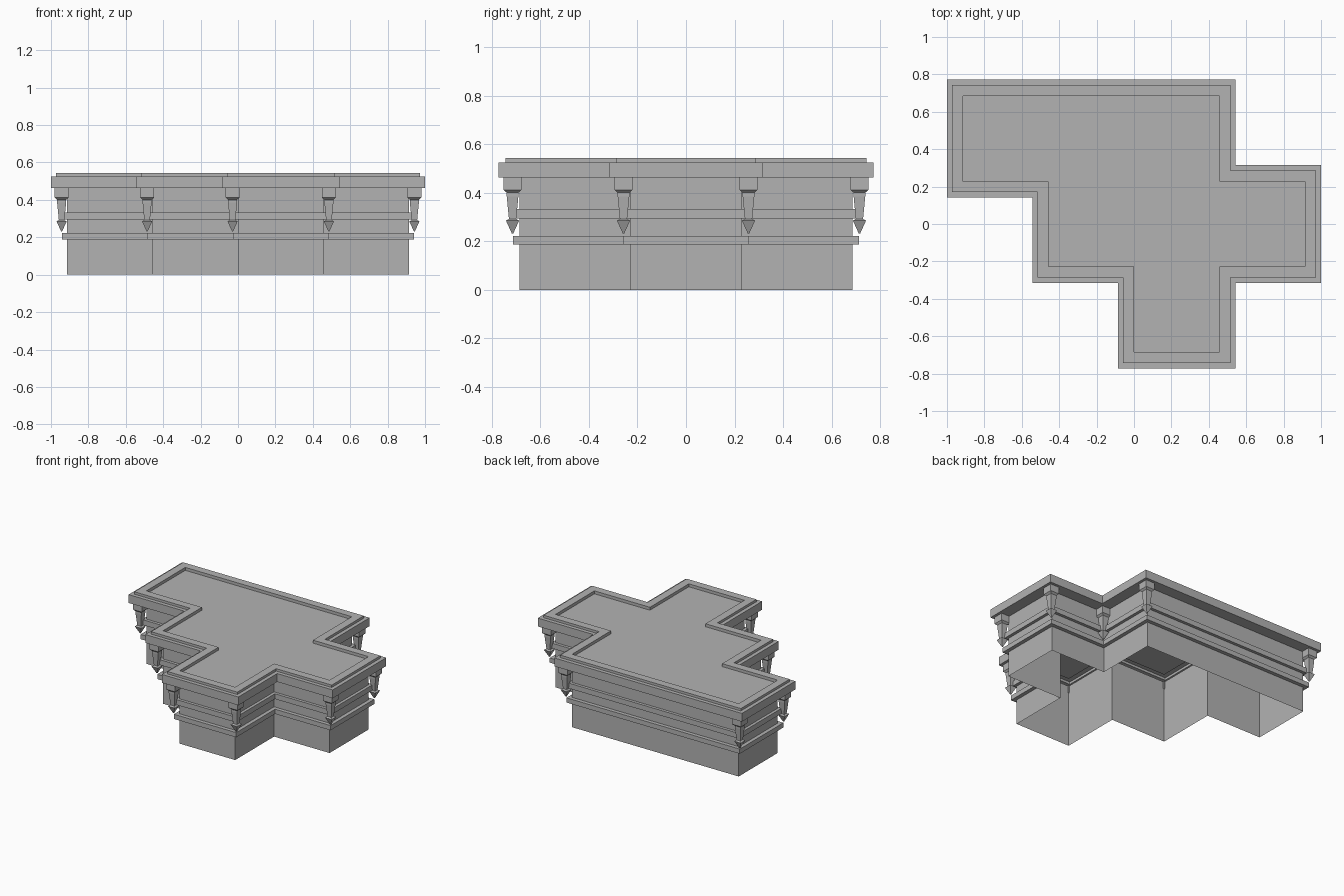
import bpy, bmesh
from mathutils import Vector

cube = bpy.data.objects.get("Cube")
if cube:
    bpy.data.objects.remove(cube, do_unlink=True)

stone = bpy.data.materials.new("grey_stone")
stone.use_nodes = True
GREY = (0.45, 0.45, 0.45, 1)
stone.diffuse_color = GREY
stone.node_tree.nodes["Principled BSDF"].inputs["Base Color"].default_value = GREY

# Stepped footprint on a square grid, counter-clockwise
CELL = 0.457
GRID = [(0, -1.5), (1, -1.5), (1, -.5), (2, -.5), (2, .5), (1, .5),
        (1, 1.5), (-2, 1.5), (-2, .5), (-1, .5), (-1, -.5), (0, -.5)]
PLAN = [Vector(p) * CELL for p in GRID]


def corner_info(i):
    """Diagonal outward direction of a corner, and whether it is convex."""
    a = (PLAN[i] - PLAN[i - 1]).normalized()
    b = (PLAN[(i + 1) % len(PLAN)] - PLAN[i]).normalized()
    out = Vector((a.y, -a.x)) + Vector((b.y, -b.x))
    return out, a.cross(b) > 0


def finish(name, bm):
    mesh = bpy.data.meshes.new(name)
    bm.to_mesh(mesh)
    bm.free()
    mesh.materials.append(stone)
    obj = bpy.data.objects.new(name, mesh)
    bpy.context.collection.objects.link(obj)
    return obj


def skin(bm, loops):
    """Join neighbouring rings of vertices with quads."""
    for low, high in zip(loops, loops[1:]):
        n = len(low)
        for i in range(n):
            j = (i + 1) % n
            bm.faces.new((low[i], low[j], high[j], high[i]))


def sweep(name, profile, cap=False):
    """Carry an (overhang, height) profile around the footprint."""
    bm = bmesh.new()
    loops = []
    for over, z in profile:
        ring = [p + corner_info(i)[0] * over for i, p in enumerate(PLAN)]
        loops.append([bm.verts.new((q.x, q.y, z)) for q in ring])
    skin(bm, loops)
    if cap:
        bm.faces.new(loops[-1])
    return finish(name, bm)


def pendant(name, centre):
    """Square hanging ornament: block, tapered stem and spear tip."""
    bm = bmesh.new()
    loops = []
    for half, z in [(.003, .232), (.027, .285), (.015, .292), (.024, .385),
                    (.024, .4), (.037, .412), (.037, .465)]:
        loops.append([bm.verts.new((centre.x + sx * half, centre.y + sy * half, z))
                      for sx, sy in ((-1, -1), (1, -1), (1, 1), (-1, 1))])
    skin(bm, loops)
    bm.faces.new(loops[0][::-1])
    bm.faces.new(loops[-1])
    return finish(name, bm)


# Walls, open underneath
sweep("walls", [(0, 0), (0, .463)])

# Two string courses around the walls
for name, over, z0, z1 in (("lower_band", .028, .187, .222),
                           ("upper_band", .022, .294, .333)):
    sweep(name, [(0, z0), (over, z0), (over, z1), (0, z1)])

# Overhanging cornice with raised rim and sunken roof
sweep("cornice_and_roof", [(0, .463), (.086, .463), (.086, .525), (.058, .525),
                           (.058, .543), (0, .543), (0, .521)], cap=True)

# Pendants under the cornice on outer corners and the rear inner corner
for i, p in enumerate(PLAN):
    out, convex = corner_info(i)
    if convex or GRID[i] == (1, .5):
        pendant("corner_pendant", p + out * .029)
